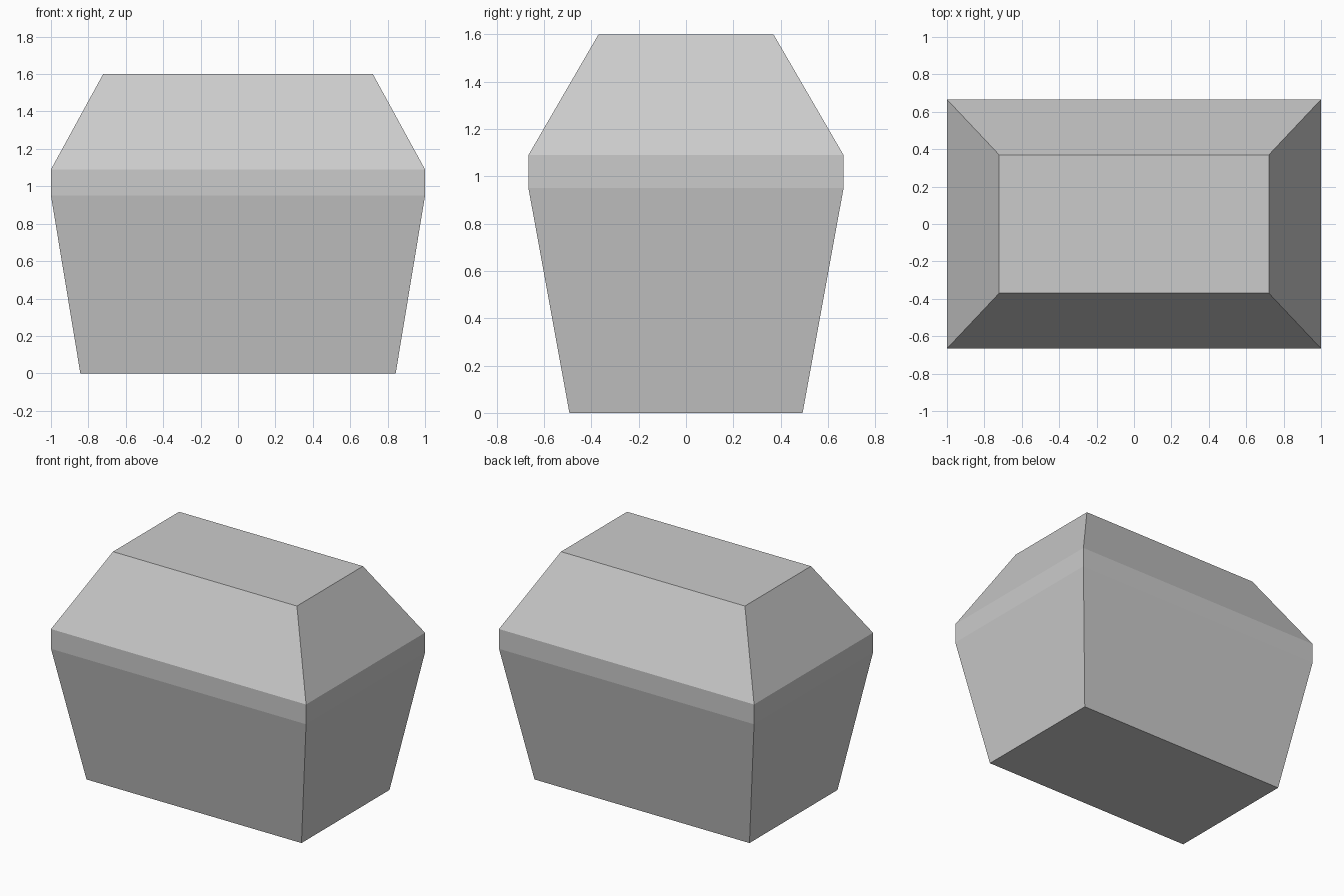
import bpy, bmesh

if "Cube" in bpy.data.objects:
    bpy.data.objects.remove(bpy.data.objects["Cube"])

# Rectangular levels from bottom to top: (half width, half depth, height)
levels = [(0.843, 0.493, 0.0), (1.0, 0.666, 0.95), (1.0, 0.666, 1.09), (0.721, 0.37, 1.6)]

# Tapered chest: stacked rectangles joined by flat walls, capped both ends
bm = bmesh.new()
rings = [[bm.verts.new((sx * w, sy * d, z))
          for sx, sy in ((-1, -1), (1, -1), (1, 1), (-1, 1))]
         for w, d, z in levels]
for low, high in zip(rings, rings[1:]):
    for i in range(4):
        j = (i + 1) % 4
        bm.faces.new((low[i], low[j], high[j], high[i]))
bm.faces.new(rings[0][::-1])
bm.faces.new(rings[-1])

mesh = bpy.data.meshes.new("chest")
bm.to_mesh(mesh)
bm.free()
bpy.context.collection.objects.link(bpy.data.objects.new("chest", mesh))
